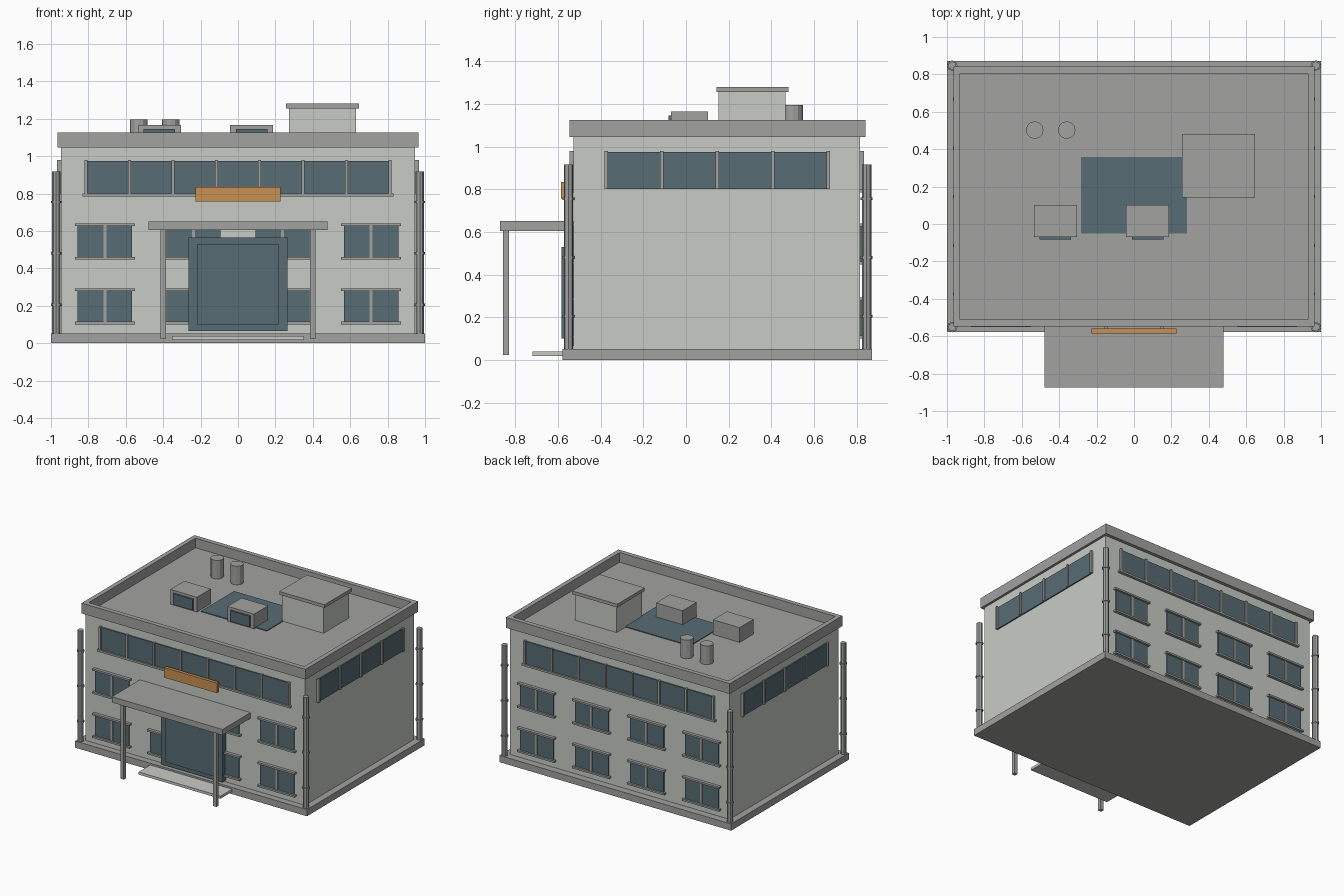
import bpy, bmesh
from mathutils import Matrix, Vector

cube = bpy.data.objects.get("Cube")
if cube:
    bpy.data.objects.remove(cube, do_unlink=True)


def material(name, rgb):
    m = bpy.data.materials.new(name)
    m.use_nodes = True
    m.diffuse_color = (*rgb, 1)
    m.node_tree.nodes["Principled BSDF"].inputs["Base Color"].default_value = (*rgb, 1)
    return m


WALL = material("pale wall", (0.58, 0.60, 0.56))
GREY = material("grey concrete", (0.36, 0.36, 0.355))
GLASS = material("blue grey glass", (0.095, 0.15, 0.175))
ORANGE = material("orange sign", (0.58, 0.28, 0.085))


def finish(bm, name, mat):
    mesh = bpy.data.meshes.new(name)
    bm.to_mesh(mesh)
    bm.free()
    mesh.materials.append(mat)
    ob = bpy.data.objects.new(name, mesh)
    bpy.context.collection.objects.link(ob)
    return ob


def boxes(name, mat, spans):
    """One object from boxes, each given as ((x0, x1), (y0, y1), (z0, z1))."""
    bm = bmesh.new()
    for span in spans:
        mid = Vector([(a + b) / 2 for a, b in span])
        size = [abs(b - a) for a, b in span]
        bmesh.ops.create_cube(bm, size=1, matrix=Matrix.Translation(mid) @ Matrix.Diagonal((*size, 1)))
    return finish(bm, name, mat)


def cylinders(name, mat, items, sides):
    """One object from upright cylinders, each given as (x, y, z0, z1, radius)."""
    bm = bmesh.new()
    for x, y, z0, z1, r in items:
        bmesh.ops.create_cone(bm, cap_ends=True, segments=sides, radius1=r, radius2=r, depth=z1 - z0,
                              matrix=Matrix.Translation((x, y, (z0 + z1) / 2)))
    return finish(bm, name, mat)


# Main walls
SIDE, FRONT, BACK, ROOF = 0.947, -0.527, 0.815, 1.05
boxes("plinth", GREY, [((-1, 1), (-0.578, 0.872), (0, 0.052))])
boxes("walls", WALL, [((-SIDE, SIDE), (FRONT, BACK), (0.05, 1.046))])
boxes("roof_deck", GREY, [((-0.94, 0.94), (-0.51, 0.81), (1.045, ROOF))])

# Parapet ring around the roof
px, y0, y1, t, pz = 0.966, -0.547, 0.841, 0.036, (1.045, 1.125)
boxes("parapet", GREY,
      [((-px, px), (y0, y0 + t), pz), ((-px, px), (y1 - t, y1), pz)]
      + [((s * px, s * (px - t)), (y0 + t, y1 - t), pz) for s in (-1, 1)])


def on_wall(wall, u, z, depth):
    """Box standing out from a wall, u being the span along it."""
    if wall == "front":
        return (u, (FRONT - depth, FRONT + 0.01), z)
    if wall == "back":
        return (u, (BACK - 0.01, BACK + depth), z)
    s = 1 if wall == "left" else -1
    return ((s * (SIDE - 0.01), s * (SIDE + depth)), u, z)


def ribbon(wall, start, end, bays, sill):
    """Long top floor window divided by mullions."""
    boxes(wall + "_ribbon_glass", GLASS, [on_wall(wall, (start, end), (0.80, 0.975), 0.009)])
    posts = [start + (end - start) * i / bays for i in range(bays + 1)]
    trim = [on_wall(wall, (p - 0.008, p + 0.008), (0.80, 0.98), 0.02) for p in posts]
    if sill:
        trim.append(on_wall(wall, (start - 0.02, end + 0.02), (0.785, 0.80), 0.022))
    boxes(wall + "_ribbon_frame", GREY, trim)


for wall in ("front", "back"):
    ribbon(wall, -0.812, 0.812, 7, True)
for wall in ("left", "right"):
    ribbon(wall, -0.374, 0.667, 4, False)

# Two rows of paired windows with ledges
for wall in ("front", "back"):
    glass, trim = [], []
    for low, high in ((0.115, 0.278), (0.46, 0.626)):
        for x in (-0.712, -0.238, 0.238, 0.712):
            glass.append(on_wall(wall, (x - 0.145, x + 0.145), (low, high), 0.009))
            trim.append(on_wall(wall, (x - 0.008, x + 0.008), (low, high), 0.016))
            for z in (low - 0.014, high):
                trim.append(on_wall(wall, (x - 0.16, x + 0.16), (z, z + 0.014), 0.024))
    boxes(wall + "_window_glass", GLASS, glass)
    boxes(wall + "_window_trim", GREY, trim)

# Corner drain pipes with brackets
corners = [(x, y) for x in (-0.972, 0.972) for y in (-0.551, 0.847)]
cylinders("corner_pipes", GREY, [(x, y, 0.05, 0.917, 0.022) for x, y in corners], 8)
cylinders("pipe_rings", GREY, [(x, y, z - 0.006, z + 0.006, 0.028)
                               for x, y in corners for z in (0.205, 0.48, 0.755)], 8)

# Entrance
boxes("door_surround", GLASS, [((-0.264, 0.264), (-0.57, FRONT), (0.065, 0.565))])
boxes("door_panel", GLASS, [((-0.217, 0.217), (-0.584, -0.565), (0.1, 0.53))])
boxes("entrance_step", WALL, [((-0.353, 0.353), (-0.72, -0.57), (0.018, 0.038))])
boxes("canopy", GREY, [((-0.478, 0.478), (-0.873, FRONT), (0.605, 0.65))])
boxes("canopy_posts", GREY, [((s * 0.386, s * 0.414), (-0.857, -0.829), (0.022, 0.606)) for s in (-1, 1)])
boxes("sign_board", ORANGE, [((-0.228, 0.228), (-0.586, -0.56), (0.757, 0.835))])
boxes("sign_brackets", GREY, [((x - 0.01, x + 0.01), (-0.562, FRONT), (0.785, 0.8)) for x in (-0.15, 0.15)])

# Rooftop
boxes("skylight", GLASS, [((-0.284, 0.284), (-0.05, 0.357), (ROOF - 0.002, ROOF + 0.006))])
boxes("stair_house", WALL, [((0.272, 0.632), (0.152, 0.466), (ROOF - 0.002, 1.256))])
boxes("stair_house_cap", GREY, [((0.257, 0.647), (0.142, 0.48), (1.255, 1.28))])
units = (-0.42, 0.073)
boxes("cooling_units", GREY, [((x - 0.115, x + 0.115), (-0.07, 0.102), (ROOF - 0.002, 1.165)) for x in units])
boxes("cooling_grilles", GLASS, [((x - 0.084, x + 0.084), (-0.082, -0.065), (ROOF + 0.01, 1.145)) for x in units])
cylinders("roof_vents", GREY, [(x, 0.502, ROOF - 0.002, 1.195, 0.047) for x in (-0.531, -0.36)], 12)
